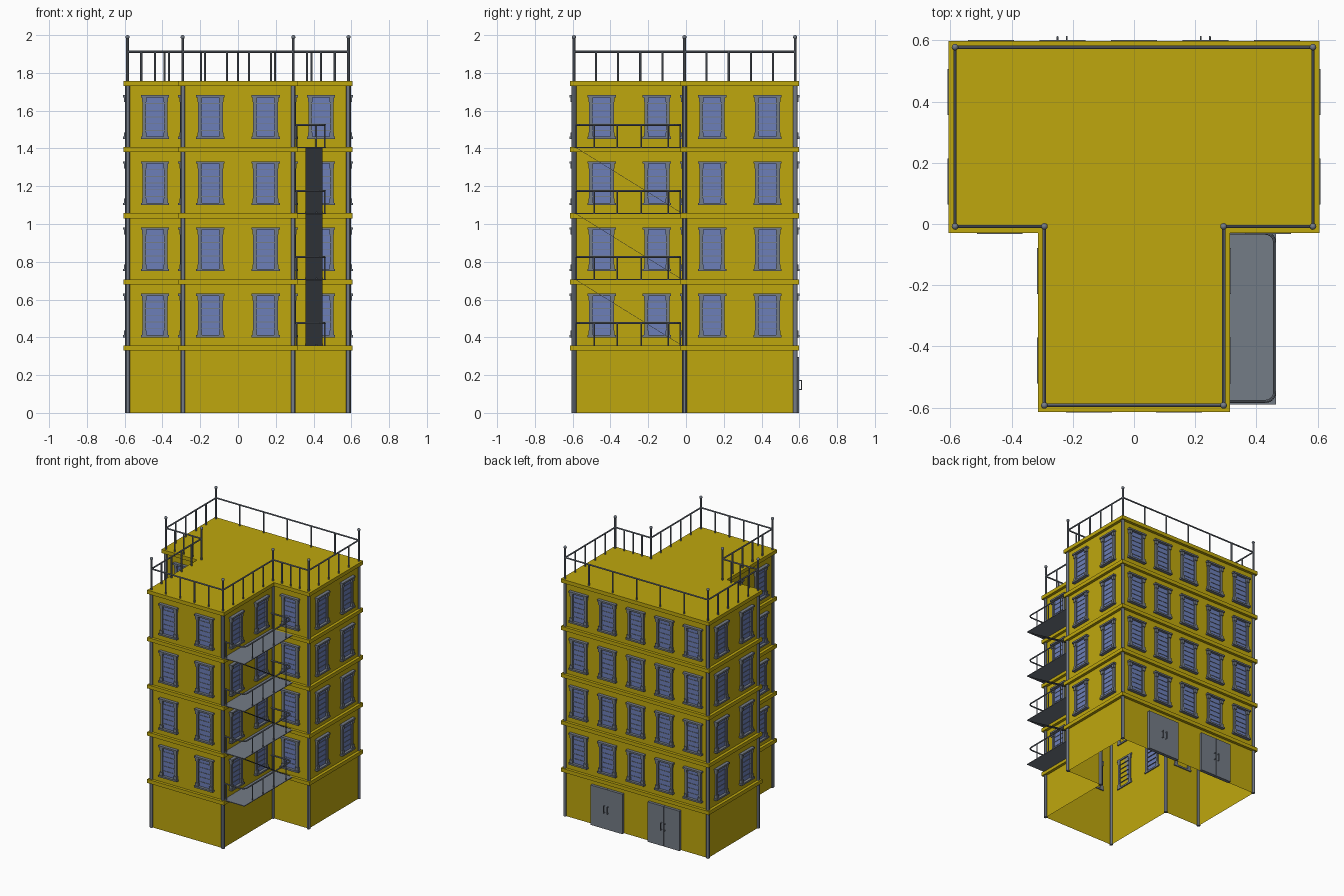
import bpy, bmesh, math
from mathutils import Vector, Matrix

if "Cube" in bpy.data.objects:
    bpy.data.objects.remove(bpy.data.objects["Cube"])


def material(name, rgb):
    m = bpy.data.materials.new(name)
    m.use_nodes = True
    m.diffuse_color = (*rgb, 1)
    bsdf = next(n for n in m.node_tree.nodes if n.type == 'BSDF_PRINCIPLED')
    bsdf.inputs["Base Color"].default_value = (*rgb, 1)
    bsdf.inputs["Roughness"].default_value = 0.8
    return m


YELLOW = material("yellow wall", (0.52, 0.39, 0.004))
GREY = material("grey metal", (0.175, 0.2, 0.24))
BLUE = material("blue glass", (0.15, 0.21, 0.48))


def finish(bm, name, mat, smooth=False):
    mesh = bpy.data.meshes.new(name)
    bm.to_mesh(mesh)
    bm.free()
    mesh.materials.append(mat)
    ob = bpy.data.objects.new(name, mesh)
    bpy.context.collection.objects.link(ob)
    if smooth:
        bpy.ops.object.select_all(action='DESELECT')
        ob.select_set(True)
        bpy.context.view_layer.objects.active = ob
        bpy.ops.object.shade_smooth_by_angle()
    return ob


def box(bm, lo, hi, frame=Matrix()):
    lo, hi = Vector(lo), Vector(hi)
    scale = Matrix.Diagonal((*(hi - lo), 1))
    bmesh.ops.create_cube(bm, size=1, matrix=frame @ Matrix.Translation((lo + hi) / 2) @ scale)


def tube(bm, a, b, r, sides=8):
    a, b = Vector(a), Vector(b)
    d = b - a
    rot = d.to_track_quat('Z', 'Y').to_matrix().to_4x4()
    bmesh.ops.create_cone(bm, cap_ends=True, segments=sides, radius1=r, radius2=r, depth=d.length,
                          matrix=Matrix.Translation((a + b) / 2) @ rot)


# T-shaped floor plan, counter-clockwise from the front left corner
HALF, WING, FRONT, MID, BACK = 0.585, 0.293, -0.593, -0.008, 0.578
plan = [(-WING, FRONT), (WING, FRONT), (WING, MID), (HALF, MID),
        (HALF, BACK), (-HALF, BACK), (-HALF, MID), (-WING, MID)]
plan = [Vector(p) for p in plan]
window_counts = [2, 2, 1, 2, 5, 2, 1, 2]
baluster_counts = [4, 4, 3, 4, 5, 4, 3, 4]
STOREY = 0.35
ROOF = 1.757
edges = [(plan[i], plan[(i + 1) % 8]) for i in range(8)]


def outset(d):
    out = []
    for i, p in enumerate(plan):
        a = (p - plan[i - 1]).normalized()
        b = (plan[(i + 1) % 8] - p).normalized()
        out.append(p + d * (Vector((a.y, -a.x)) + Vector((b.y, -b.x))))
    return out


def skin(bm, lower, z0, upper, z1):
    # Strip of wall between two plan outlines
    lo = [bm.verts.new((*p, z0)) for p in lower]
    hi = [bm.verts.new((*p, z1)) for p in upper]
    for i in range(8):
        j = (i + 1) % 8
        bm.faces.new((lo[i], lo[j], hi[j], hi[i]))
    return hi


# Hollow outer walls, open at the base
bm = bmesh.new()
skin(bm, plan, 0, plan, ROOF - 0.01)
finish(bm, "walls", YELLOW)

# Ledges around every storey, and the roof
wide = outset(0.021)
for k in range(1, 6):
    bm = bmesh.new()
    top = k * STOREY + 0.007
    bottom = top - 0.027
    skin(bm, plan, bottom, wide, bottom)
    skin(bm, wide, bottom, wide, top)
    if k < 5:
        skin(bm, wide, top, plan, top)
        finish(bm, f"ledge_{k}", YELLOW)
    else:
        bm.faces.new([bm.verts.new((*p, top)) for p in wide])
        finish(bm, "roof", YELLOW)

# Corner columns, then roof posts with ball tips
bm = bmesh.new()
for p in plan:
    tube(bm, (*p, 0), (*p, ROOF - 0.015), 0.0125, 12)
finish(bm, "corner_columns", GREY, True)

bm = bmesh.new()
for p in plan:
    tube(bm, (*p, ROOF), (*p, 1.985), 0.007)
    bmesh.ops.create_uvsphere(bm, u_segments=12, v_segments=8, radius=0.011,
                              matrix=Matrix.Translation((*p, 1.989)))
finish(bm, "roof_posts", GREY, True)

# Roof railing
bm = bmesh.new()
RAIL = 1.912
for (a, b), n in zip(edges, baluster_counts):
    tube(bm, (*a, RAIL), (*b, RAIL), 0.0055)
    for i in range(1, n + 1):
        p = a.lerp(b, i / (n + 1))
        tube(bm, (*p, ROOF), (*p, RAIL), 0.0055)
finish(bm, "roof_railing", GREY, True)

# Windows: local x runs along the wall, local y points outward
frames, panes = bmesh.new(), bmesh.new()
for (a, b), n in zip(edges, window_counts):
    u = (b - a).normalized()
    for i in range(n):
        c = a.lerp(b, (i + 0.5) / n)
        for k in range(1, 5):
            m = Matrix(((u.x, u.y, 0, c.x), (u.y, -u.x, 0, c.y),
                        (0, 0, 1, k * STOREY), (0, 0, 0, 1)))
            box(panes, (-0.052, 0, 0.058), (0.052, 0.004, 0.272), m)
            for z in (0.05, 0.27):
                box(frames, (-0.075, -0.008, z), (0.075, 0.024, z + 0.012), m)
            for s in (-0.057, 0.057):
                box(frames, (s - 0.009, -0.008, 0.06), (s + 0.009, 0.013, 0.272), m)
                for z in (0.06, 0.245):
                    box(frames, (s - 0.012, -0.008, z), (s + 0.012, 0.018, z + 0.025), m)
            for j in range(1, 6):
                z = 0.06 + j * 0.0355
                box(frames, (-0.05, -0.006, z - 0.002), (0.05, 0.007, z + 0.002), m)
for part, name, mat in ((frames, "window_frames", GREY), (panes, "window_panes", BLUE)):
    bmesh.ops.recalc_face_normals(part, faces=part.faces)
    finish(part, name, mat)

# Double doors on the back wall
for side, x in (("left", 0.233), ("right", -0.235)):
    bm = bmesh.new()
    for s in (-1, 1):
        xs = sorted((x + s * 0.0015, x + s * 0.13))
        box(bm, (xs[0], BACK - 0.005, 0), (xs[1], BACK + 0.02, 0.295))
        h = x + s * 0.015
        tube(bm, (h, BACK + 0.034, 0.12), (h, BACK + 0.034, 0.175), 0.003)
        for z in (0.123, 0.172):
            tube(bm, (h, BACK + 0.018, z), (h, BACK + 0.034, z), 0.003)
    finish(bm, f"{side}_back_door", GREY)

# Balconies with rounded railings beside the front wing
X0, X1, Y0, Y1, R = WING, 0.46, -0.58, -0.03, 0.03


def corner(cx, cy, start):
    angles = [math.radians(start + 22.5 * i) for i in range(5)]
    return [(cx + R * math.cos(t), cy + R * math.sin(t)) for t in angles]


path = [(X0, Y0), *corner(X1 - R, Y0 + R, -90), *corner(X1 - R, Y1 - R, 0), (X0, Y1)]
posts = [(0.31, Y0), (X1, -0.487), (X1, -0.365), (X1, -0.238), (X1, -0.095), (0.415, Y1), (0.31, Y1)]
for k in range(1, 5):
    z = k * STOREY + 0.008
    bm = bmesh.new()
    box(bm, (X0, -0.59, z - 0.005), (0.465, -0.025, z))
    finish(bm, f"balcony_floor_{k}", GREY)
    bm = bmesh.new()
    for a, b in zip(path, path[1:]):
        tube(bm, (*a, z + 0.117), (*b, z + 0.117), 0.005)
    for p in posts:
        tube(bm, (*p, z), (*p, z + 0.117), 0.004)
    finish(bm, f"balcony_railing_{k}", GREY, True)

# Thin sloping ramps joining the balconies
bm = bmesh.new()
for k in range(1, 4):
    z = k * STOREY + 0.006
    a, b = Vector((0.4025, -0.02, z)), Vector((0.4025, -0.585, z + STOREY))
    d = b - a
    tilt = Matrix.Rotation(-math.atan2(d.z, -d.y), 4, 'X')
    half = d.length / 2
    box(bm, (-0.0445, -half, -0.001), (0.0445, half, 0.001), Matrix.Translation((a + b) / 2) @ tilt)
finish(bm, "balcony_ramps", GREY)
